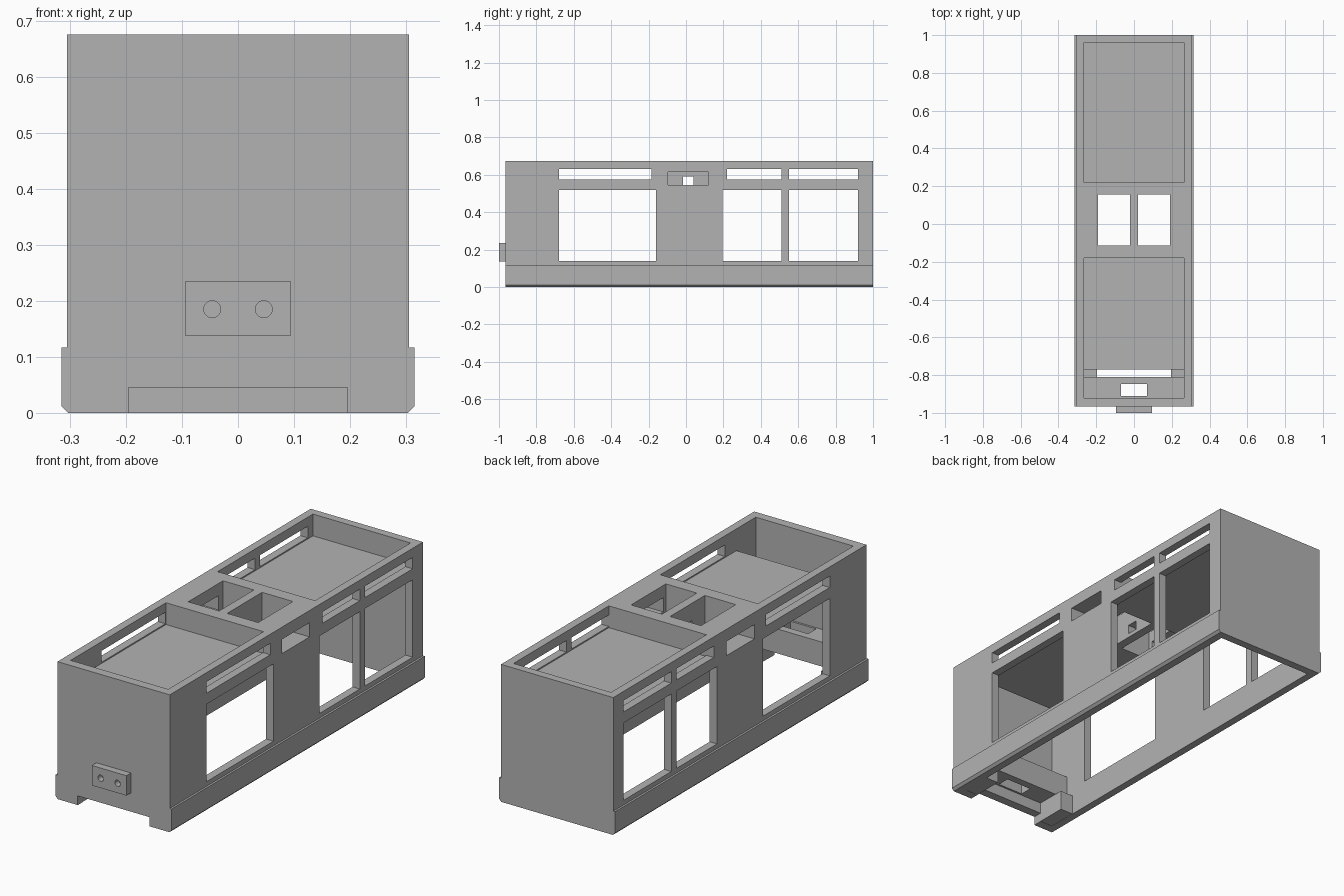
import bpy, bmesh, math
from mathutils import Matrix

default = bpy.data.objects.get("Cube")
if default:
    bpy.data.objects.remove(default, do_unlink=True)

grey = bpy.data.materials.new("plain_grey")
grey.use_nodes = True
grey.diffuse_color = (0.45, 0.45, 0.45, 1)
grey.node_tree.nodes["Principled BSDF"].inputs["Base Color"].default_value = (0.45, 0.45, 0.45, 1)


def finish(name, bm):
    bmesh.ops.recalc_face_normals(bm, faces=bm.faces)
    mesh = bpy.data.meshes.new(name)
    bm.to_mesh(mesh)
    bm.free()
    mesh.materials.append(grey)
    obj = bpy.data.objects.new(name, mesh)
    bpy.context.scene.collection.objects.link(obj)
    return obj


def box(name, x, y, z):
    """Box from (min, max) ranges."""
    bm = bmesh.new()
    size = [r[1] - r[0] for r in (x, y, z)]
    mid = [(r[1] + r[0]) / 2 for r in (x, y, z)]
    bmesh.ops.create_cube(bm, size=1, matrix=Matrix.Translation(mid) @ Matrix.Diagonal((*size, 1)))
    return finish(name, bm)


def cut(target, cutters):
    """Subtract the cutters, keep the result and remove the cutters."""
    for c in cutters:
        c.hide_render = True
        mod = target.modifiers.new("cut", "BOOLEAN")
        mod.operation = "DIFFERENCE"
        mod.solver = "EXACT"
        mod.object = c
    deps = bpy.context.evaluated_depsgraph_get()
    mesh = bpy.data.meshes.new_from_object(target.evaluated_get(deps))
    target.modifiers.clear()
    target.data = mesh
    for c in cutters:
        bpy.data.objects.remove(c, do_unlink=True)


# Shell: cross-section with a wider, chamfered skirt, extruded along the length
FRONT, BACK = -0.965, 1.0
half = [(0.303, 0), (0.315, 0.012), (0.315, 0.117), (0.305, 0.117), (0.305, 0.675)]
section = half + [(-x, z) for x, z in reversed(half)]
bm = bmesh.new()
face = bm.faces.new([bm.verts.new((x, FRONT, z)) for x, z in section])
new = bmesh.ops.extrude_face_region(bm, geom=[face])["geom"]
bmesh.ops.translate(bm, vec=(0, BACK - FRONT, 0), verts=[v for v in new if isinstance(v, bmesh.types.BMVert)])
shell = finish("body_shell", bm)

INNER = (-0.265, 0.265)
ACROSS = (-0.5, 0.5)
cutters = [
    box("cabin_space", INNER, (-0.92, 0.96), (-0.1, 0.525)),
    box("front_roof_well", INNER, (-0.92, -0.18), (0.568, 0.8)),
    box("rear_roof_well", INNER, (0.22, 0.96), (0.568, 0.8)),
    box("front_floor_gap", INNER, (-0.92, -0.77), (0.5, 0.6)),
    box("front_notch", (-0.195, 0.195), (-1.1, -0.9), (-0.1, 0.045)),
    box("divider_hole", (-0.1, 0.1), (-0.015, 0.04), (0.545, 0.59)),
]
# Side windows, upper slots
for y in ((-0.68, -0.16), (0.195, 0.51), (0.55, 0.92)):
    cutters.append(box("window", ACROSS, y, (0.14, 0.52)))
for y in ((-0.68, -0.185), (0.22, 0.51), (0.55, 0.92)):
    cutters.append(box("upper_slot", ACROSS, y, (0.574, 0.63)))
# Roof shafts and the side vents that open into them
for s in (-1, 1):
    cutters.append(box("roof_shaft", sorted((s * 0.022, s * 0.19)), (-0.115, 0.155), (0.4, 0.8)))
    cutters.append(box("side_vent", sorted((s * 0.15, s * 0.5)), (-0.095, 0.12), (0.545, 0.615)))
cut(shell, cutters)

# Mounting platform inside the front end, with a slot
platform = box("front_platform", (-0.267, 0.267), (-0.922, -0.81), (0.1, 0.22))
cut(platform, [box("platform_slot", (-0.07, 0.07), (-0.91, -0.848), (0, 0.4))])

# Blocks carrying the platform on both sides
for s, side in ((1, "left"), (-1, "right")):
    box(side + "_platform_support", sorted((s * 0.195, s * 0.268)), (-0.922, -0.77), (0.001, 0.1))

# Front coupling block with two round sockets
block = box("front_coupling_block", (-0.094, 0.094), (-1.0, -0.964), (0.137, 0.235))
sockets = []
for x in (-0.046, 0.046):
    bm = bmesh.new()
    place = Matrix.Translation((x, -1.0, 0.185)) @ Matrix.Rotation(math.pi / 2, 4, "X")
    bmesh.ops.create_cone(bm, cap_ends=True, segments=32, radius1=0.015, radius2=0.015, depth=0.06, matrix=place)
    sockets.append(finish("socket", bm))
cut(block, sockets)
